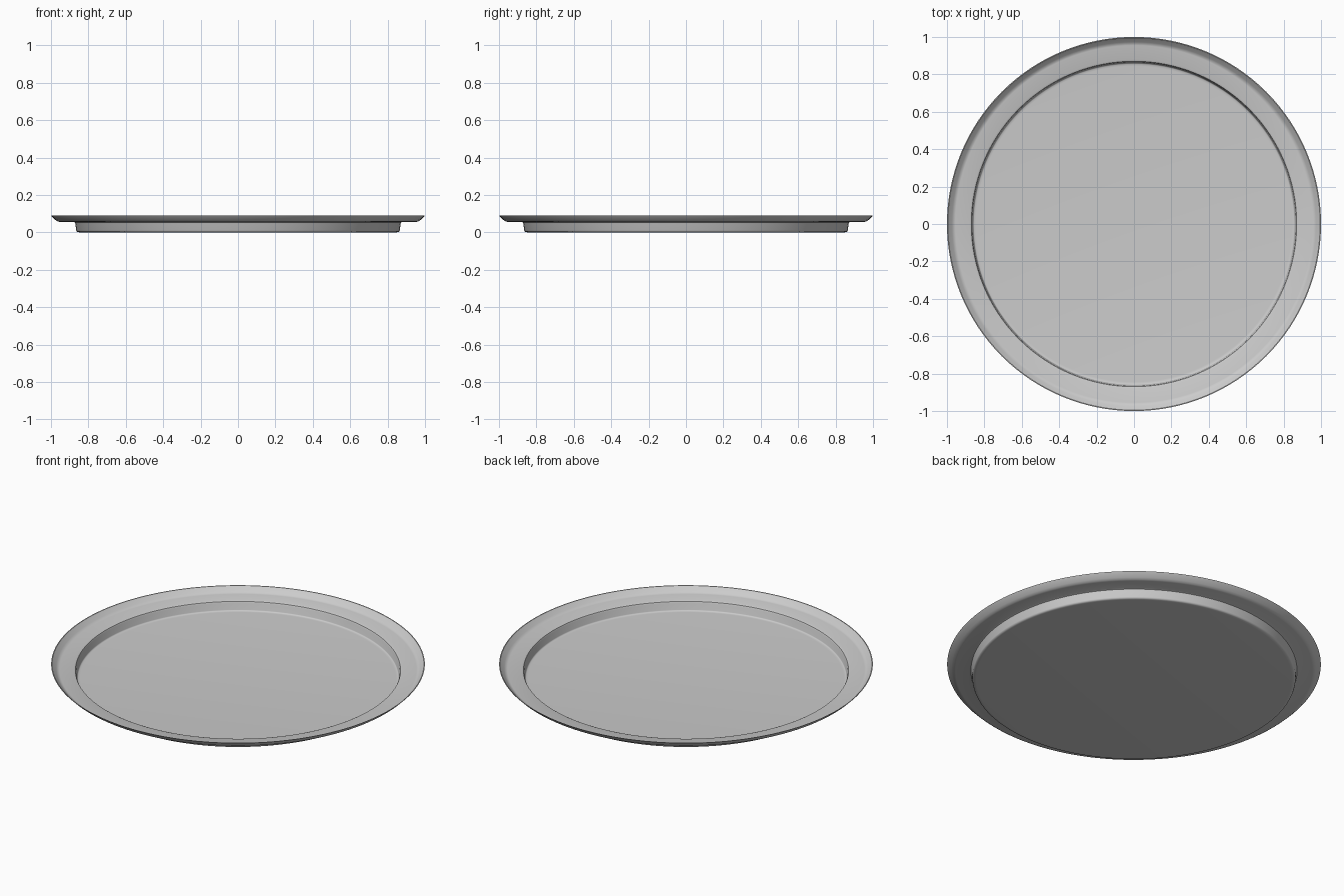
import bpy, bmesh, math

if "Cube" in bpy.data.objects:
    bpy.data.objects.remove(bpy.data.objects["Cube"])

SEGMENTS = 128
THICKNESS = 0.004

# Underside profile (radius, height): floor, rounded wall, ledge, flared rim
under = [(0.845, 0.0), (0.856, 0.001), (0.862, 0.004), (0.865, 0.010),
         (0.870, 0.046), (0.873, 0.053), (0.880, 0.056),
         (0.955, 0.056), (0.966, 0.059), (0.976, 0.066), (0.998, 0.088)]


def offset(profile, d):
    # Shift the profile inward along its normals to give the sheet thickness
    result = []
    for i, (r, z) in enumerate(profile):
        r0, z0 = profile[max(i - 1, 0)]
        r1, z1 = profile[min(i + 1, len(profile) - 1)]
        length = math.hypot(r1 - r0, z1 - z0)
        result.append((r - d * (z1 - z0) / length, z + d * (r1 - r0) / length))
    return result


upper = offset(under, THICKNESS)
profile = under + [(1.0, 0.091)] + upper[::-1]

# Tray body: spin the profile and cap the floor on both sides
bm = bmesh.new()
rings = []
for r, z in profile:
    rings.append([bm.verts.new((r * math.cos(2 * math.pi * k / SEGMENTS),
                                r * math.sin(2 * math.pi * k / SEGMENTS), z))
                  for k in range(SEGMENTS)])
for a, b in zip(rings, rings[1:]):
    for k in range(SEGMENTS):
        n = (k + 1) % SEGMENTS
        bm.faces.new((a[k], a[n], b[n], b[k]))
bm.faces.new(rings[0])
bm.faces.new(rings[-1])
bmesh.ops.recalc_face_normals(bm, faces=bm.faces)

mesh = bpy.data.meshes.new("round_tray")
bm.to_mesh(mesh)
bm.free()
tray = bpy.data.objects.new("round_tray", mesh)
bpy.context.collection.objects.link(tray)
bpy.context.view_layer.objects.active = tray
tray.select_set(True)
bpy.ops.object.shade_smooth_by_angle(angle=math.radians(40))
